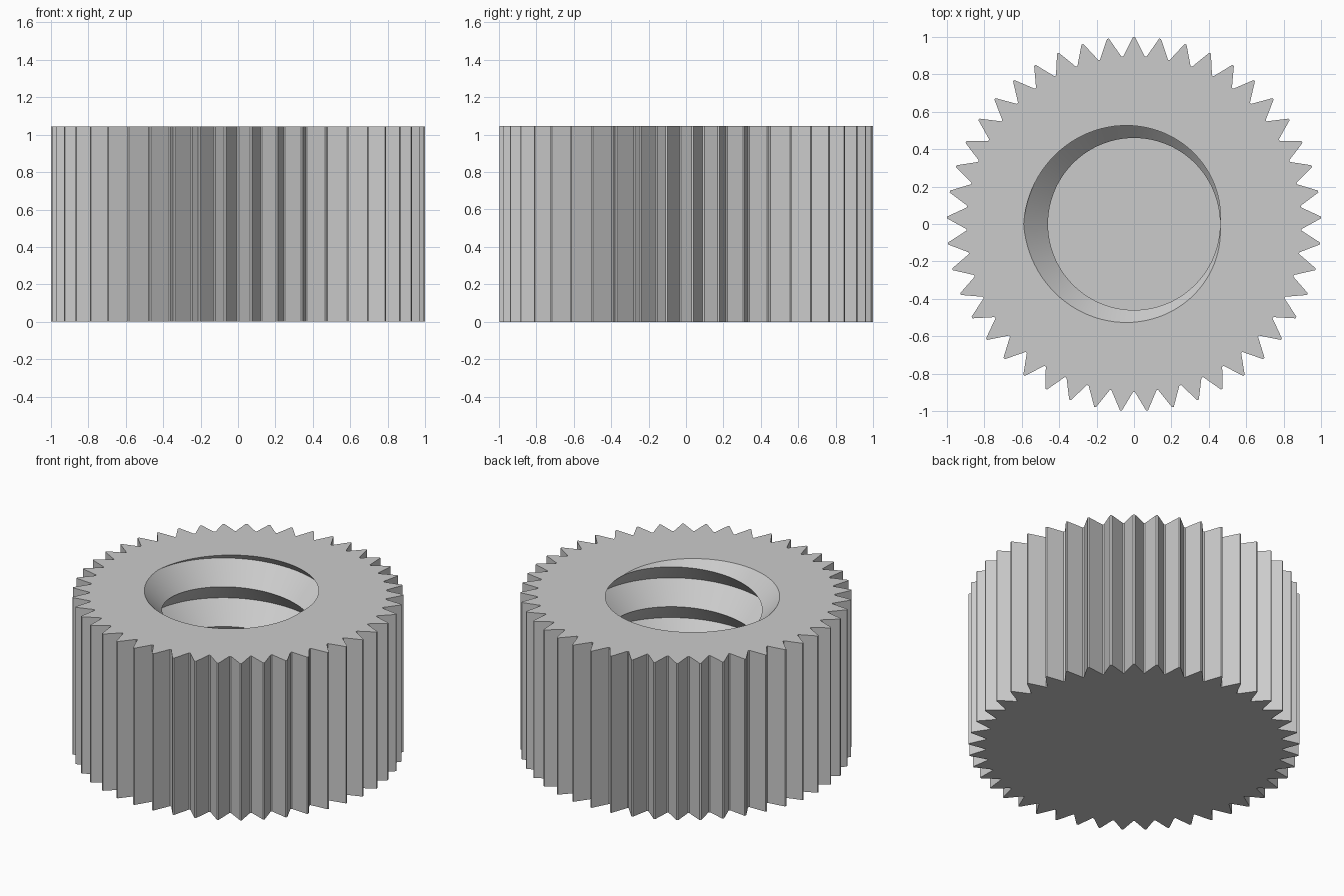
import bpy, bmesh
from math import radians, pi, sin, cos

if "Cube" in bpy.data.objects:
    bpy.data.objects.remove(bpy.data.objects["Cube"], do_unlink=True)

HEIGHT = 1.045
TEETH, TIP_R, VALLEY_R = 45, 1.0, 0.897
PITCH, MINOR_R, DEPTH = 0.265, 0.46, 0.13
FLOOR = HEIGHT - 3.25 * PITCH
STEPS, ROWS = 96, 10

mat = bpy.data.materials.new("light grey plastic")
mat.use_nodes = True
colour = (0.6, 0.6, 0.6, 1)
mat.diffuse_color = colour
mat.node_tree.nodes["Principled BSDF"].inputs["Base Color"].default_value = colour


def polar(r, a, z):
    return (r * cos(a), r * sin(a), z)


def thread_radius(a, z):
    """V-shaped thread: crest at the minor radius, root half a pitch away."""
    phase = ((HEIGHT - z) / PITCH + a / (2 * pi)) % 1
    return MINOR_R + DEPTH * (1 - abs(2 * phase - 1))


bm = bmesh.new()

# Knurled outside wall: each tooth has a narrow flat tip and valley
outline = []
pitch_angle = 2 * pi / TEETH
flat = 0.005
for i in range(TEETH):
    tip = pi / 2 + i * pitch_angle
    valley = tip + pitch_angle / 2
    outline += [(TIP_R, tip - flat), (TIP_R, tip + flat),
                (VALLEY_R, valley - flat), (VALLEY_R, valley + flat)]
low = [bm.verts.new(polar(r, a, 0)) for r, a in outline]
high = [bm.verts.new(polar(r, a, HEIGHT)) for r, a in outline]
for i in range(len(outline)):
    j = (i + 1) % len(outline)
    bm.faces.new((low[i], low[j], high[j], high[i]))

# Threaded bore: rows follow the helix and are clipped at the rim and the floor
columns = []
for s in range(STEPS + 1):
    a = 2 * pi * s / STEPS
    column = []
    for k in range(ROWS + 1):
        z = HEIGHT + PITCH * (a / (2 * pi) - k / 2)
        z = min(max(z, FLOOR), HEIGHT)
        column.append(bm.verts.new(polar(thread_radius(a, z), a, z)))
    columns.append(column)
for left, right in zip(columns, columns[1:]):
    for k in range(ROWS):
        bm.faces.new((left[k], right[k], right[k + 1], left[k + 1]))
bmesh.ops.remove_doubles(bm, verts=bm.verts, dist=0.0005)

# Top ring, bore floor and underside
for level in (HEIGHT, FLOOR, 0):
    rim = [e for e in bm.edges if e.is_boundary
           and all(abs(v.co.z - level) < 0.001 for v in e.verts)]
    bmesh.ops.triangle_fill(bm, use_beauty=True, use_dissolve=False, edges=rim)
bmesh.ops.recalc_face_normals(bm, faces=bm.faces)

mesh = bpy.data.meshes.new("knurled_cap")
bm.to_mesh(mesh)
bm.free()
mesh.materials.append(mat)
cap = bpy.data.objects.new("knurled_cap", mesh)
bpy.context.collection.objects.link(cap)

# Smooth thread flanks with crisp edges
bpy.context.view_layer.objects.active = cap
cap.select_set(True)
bpy.ops.object.shade_smooth_by_angle(angle=radians(25))
